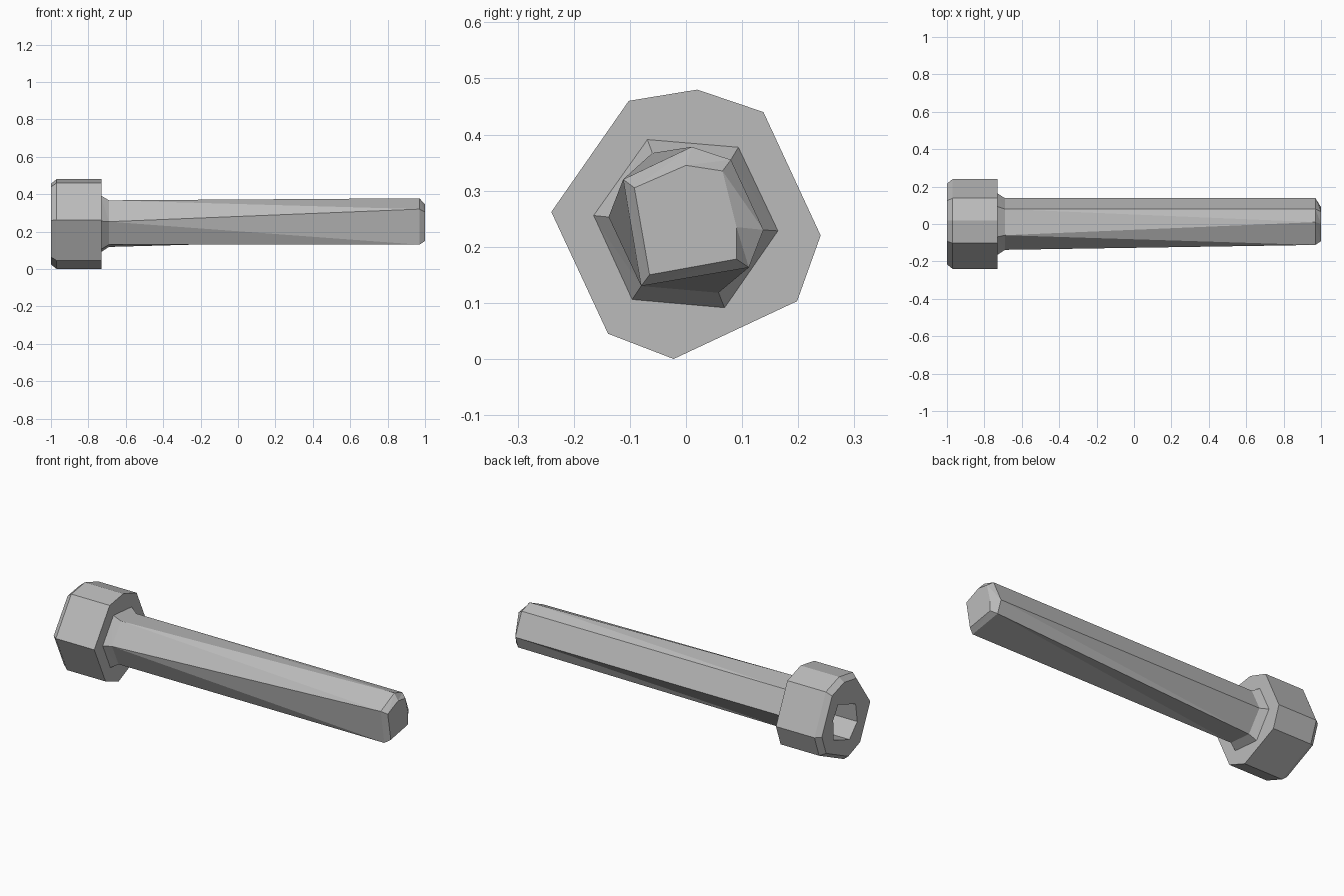
import bpy, bmesh, math

cube = bpy.data.objects.get("Cube")
if cube:
    bpy.data.objects.remove(cube)

steel = bpy.data.materials.new("grey_steel")
steel.use_nodes = True
GREY = (0.5, 0.5, 0.5, 1)
steel.diffuse_color = GREY
steel.node_tree.nodes["Principled BSDF"].inputs["Base Color"].default_value = GREY

MID = 0.24  # height of the screw axis


def scaled(ring, f):
    return [(y * f, MID + (z - MID) * f) for y, z in ring]


def loft(name, sections, cap_start=True, cap_end=True):
    """Skin a list of (x, ring of (y, z)) sections that share a vertex count."""
    bm = bmesh.new()
    rings = [[bm.verts.new((x, y, z)) for y, z in ring] for x, ring in sections]
    for a, b in zip(rings, rings[1:]):
        n = len(a)
        for i in range(n):
            j = (i + 1) % n
            # split along the diagonal so twisted sides stay crisp
            bm.faces.new((a[i], a[j], b[i]))
            bm.faces.new((a[j], b[j], b[i]))
    if cap_start:
        bm.faces.new(rings[0])
    if cap_end:
        bm.faces.new(rings[-1])
    bmesh.ops.recalc_face_normals(bm, faces=bm.faces)
    bmesh.ops.dissolve_limit(bm, angle_limit=math.radians(0.5),
                             verts=bm.verts, edges=bm.edges)
    mesh = bpy.data.meshes.new(name)
    bm.to_mesh(mesh)
    bm.free()
    mesh.materials.append(steel)
    obj = bpy.data.objects.new(name, mesh)
    bpy.context.collection.objects.link(obj)
    return obj


# Head: eight-sided cap with a chamfered outer rim
rim = [(-0.24, 0.262), (-0.102, 0.46), (0.02, 0.48), (0.138, 0.44),
       (0.24, 0.22), (0.198, 0.103), (-0.022, 0.0), (-0.139, 0.045)]
head = loft("head", [(-1, scaled(rim, 0.9)), (-0.97, rim), (-0.73, rim)])

# Socket: six-sided recess cut into the head
socket = [(0.115, 0.28), (0.07, 0.35), (-0.085, 0.295),
          (-0.1, 0.19), (-0.03, 0.115), (0.11, 0.165)]
cutter = loft("socket_cutter", [(-1.1, socket), (-0.86, socket)])
cutter.hide_render = True
cutter.hide_viewport = True
cut = head.modifiers.new("socket", "BOOLEAN")
cut.object = cutter
cut.operation = "DIFFERENCE"
cut.solver = "EXACT"

# Shaft: flared collar, slightly twisted six-sided bar, chamfered tip
collar = [(-0.168, 0.256), (-0.07, 0.394), (0.095, 0.38),
          (0.167, 0.228), (0.07, 0.088), (-0.098, 0.103)]
neck = [(-0.138, 0.253), (-0.06, 0.367), (0.08, 0.355),
        (0.138, 0.23), (0.058, 0.118), (-0.08, 0.13)]
end = [(-0.112, 0.32), (0.01, 0.378), (0.08, 0.355),
       (0.138, 0.23), (0.112, 0.163), (-0.08, 0.13)]
tip = [(-0.092, 0.305), (0.0, 0.345), (0.065, 0.335),
       (0.09, 0.235), (0.09, 0.178), (-0.065, 0.15)]
shaft = loft("shaft", [(-0.735, collar), (-0.69, neck), (0.97, end), (1, tip)])

# Smooth shading with sharp edges kept
for obj in bpy.context.view_layer.objects:
    obj.select_set(obj in (head, shaft))
bpy.context.view_layer.objects.active = head
bpy.ops.object.shade_smooth_by_angle(angle=math.radians(35))
